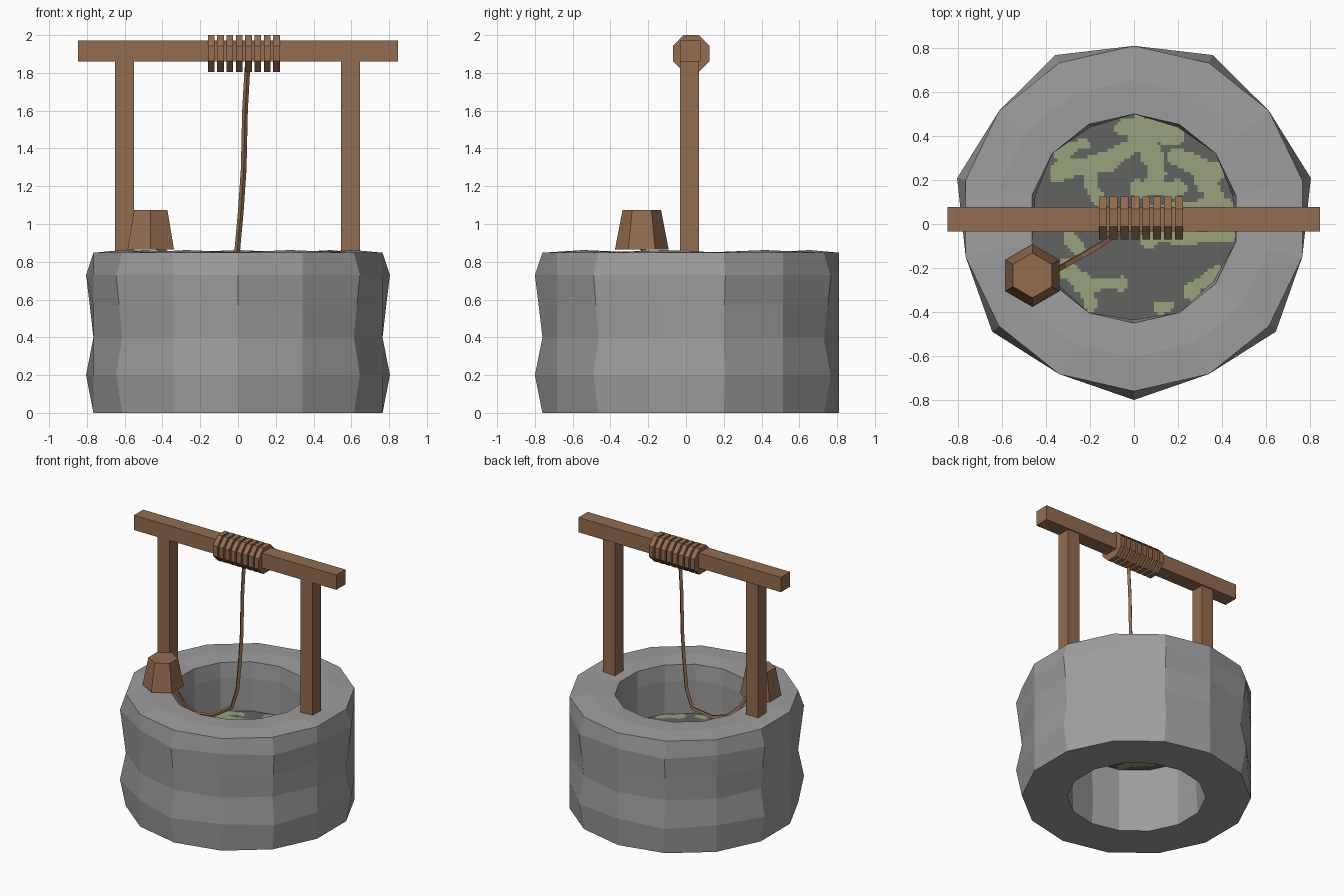
import bpy, bmesh, math
from mathutils import Vector, Matrix, noise

if "Cube" in bpy.data.objects:
    bpy.data.objects.remove(bpy.data.objects["Cube"])


def material(name, rgb):
    m = bpy.data.materials.new(name)
    m.diffuse_color = (*rgb, 1)
    m.use_nodes = True
    m.node_tree.nodes["Principled BSDF"].inputs["Base Color"].default_value = m.diffuse_color
    return m


STONE = material("grey stone", (0.34, 0.34, 0.34))
WOOD = material("brown wood", (0.29, 0.152, 0.078))
WATER = material("dark water", (0.118, 0.125, 0.115))
ALGAE = material("green algae", (0.31, 0.36, 0.20))


def finish(bm, name, *mats):
    bmesh.ops.recalc_face_normals(bm, faces=bm.faces)
    me = bpy.data.meshes.new(name)
    bm.to_mesh(me)
    bm.free()
    for m in mats:
        me.materials.append(m)
    ob = bpy.data.objects.new(name, me)
    bpy.context.collection.objects.link(ob)
    return ob


def box(name, lo, hi, mat):
    lo, hi = Vector(lo), Vector(hi)
    bm = bmesh.new()
    bmesh.ops.create_cube(bm, size=1, matrix=Matrix.Translation((lo + hi) / 2)
                          @ Matrix.Diagonal((*(hi - lo), 1)))
    return finish(bm, name, mat)


def prism(name, sides, start, rings, mat):
    """Closed solid through rings of (radius, point function of two offsets)."""
    bm = bmesh.new()
    loops = []
    for r, place in rings:
        angs = [start + math.tau * i / sides for i in range(sides)]
        loops.append([bm.verts.new(place(r * math.cos(a), r * math.sin(a))) for a in angs])
    for a, b in zip(loops, loops[1:]):
        for i in range(sides):
            j = (i + 1) % sides
            bm.faces.new((a[i], a[j], b[j], b[i]))
    bm.faces.new(loops[0])
    bm.faces.new(loops[-1])
    return finish(bm, name, mat)


# Stone ring: closed profile revolved in 14 steps, every other column bulges
CY = 0.025
PROFILE = [  # radius, height, bulge of odd columns, lift of even columns
    (0.785, 0.0, 0, 0), (0.785, 0.2, 0.04, 0), (0.785, 0.4, 0, 0),
    (0.785, 0.57, 0.02, 0), (0.785, 0.73, 0.04, 0), (0.785, 0.848, 0, 0),
    (0.63, 0.85, 0, 0.012), (0.475, 0.85, 0, 0),
    (0.475, 0.73, -0.015, 0), (0.475, 0.4, 0, 0), (0.475, 0.2, -0.015, 0),
    (0.475, 0.0, 0, 0)]
bm = bmesh.new()
cols = []
for k in range(14):
    a = math.pi / 2 - math.tau * k / 14
    odd = k % 2
    cols.append([bm.verts.new(((r + b * odd) * math.cos(a), CY + (r + b * odd) * math.sin(a),
                               z + lift * (1 - odd))) for r, z, b, lift in PROFILE])
n = len(PROFILE)
for k in range(14):
    c, d = cols[k], cols[(k + 1) % 14]
    for i in range(n):
        j = (i + 1) % n
        bm.faces.new((c[i], c[j], d[j], d[i]))
finish(bm, "stone_wall", STONE)

# Water sheet with algae patches: thick strokes (x1, y1, x2, y2, radius)
PATCHES = [
    (-0.03, 0.44, 0.18, 0.40, 0.05), (0.06, 0.38, 0.10, 0.24, 0.05),
    (-0.36, 0.24, -0.10, 0.29, 0.045), (-0.32, 0.33, -0.24, 0.36, 0.035),
    (-0.12, 0.29, 0.0, 0.36, 0.035), (0.20, 0.30, 0.36, 0.24, 0.045),
    (0.02, 0.16, 0.20, 0.16, 0.04), (0.10, 0.02, 0.40, 0.06, 0.07),
    (0.30, 0.22, 0.38, 0.10, 0.04), (0.08, -0.06, 0.42, -0.05, 0.035),
    (-0.20, 0.20, -0.16, 0.10, 0.03), (-0.30, -0.07, -0.24, -0.12, 0.035),
    (-0.31, -0.20, -0.24, -0.26, 0.04), (-0.24, -0.26, -0.20, -0.36, 0.035),
    (-0.20, -0.28, -0.06, -0.26, 0.03), (0.26, -0.31, 0.36, -0.23, 0.035),
    (0.11, -0.38, 0.15, -0.38, 0.03)]


def is_algae(p):
    p = Vector((p.x, p.y))
    wobble = 0.025 * noise.noise(Vector((p.x * 14, p.y * 14, 3)))
    for x1, y1, x2, y2, r in PATCHES:
        a, d = Vector((x1, y1)), Vector((x2 - x1, y2 - y1))
        t = min(1, max(0, (p - a).dot(d) / d.length_squared))
        if (p - a - d * t).length < r + wobble:
            return True
    return False


bm = bmesh.new()
bmesh.ops.create_grid(bm, x_segments=66, y_segments=66, size=0.5,
                      matrix=Matrix.Translation((0, CY, 0.48)))
bmesh.ops.delete(bm, geom=[f for f in bm.faces if math.hypot(
    f.calc_center_median().x, f.calc_center_median().y - CY) > 0.487], context='FACES')
for f in bm.faces:
    f.material_index = int(is_algae(f.calc_center_median()))
water = finish(bm, "water", WATER, ALGAE)
if water.data.polygons[0].normal.z < 0:
    water.data.flip_normals()

# Timber frame
for side, x in (("left", -0.6), ("right", 0.596)):
    box(side + "_post", (x - 0.05, -0.033, 0.83), (x + 0.05, 0.068, 1.862), WOOD)
box("cross_beam", (-0.848, -0.033, 1.86), (0.846, 0.077, 1.972), WOOD)

# Rope coils around the beam, octagonal
R = 0.0975 / math.cos(math.pi / 8)
for i in range(8):
    x0 = -0.16 + 0.0495 * i
    prism(f"rope_coil_{i + 1}", 8, math.pi / 8,
          [(R, lambda u, v, x=x: (x, 0.028 + u, 1.9025 + v)) for x in (x0, x0 + 0.0355)], WOOD)

# Upturned hexagonal bucket on the rim
prism("bucket", 6, math.pi / 2,
      [(r, lambda u, v, z=z: (-0.462 + u, -0.234 + v, z)) for r, z in ((0.142, 0.866), (0.102, 1.073))],
      WOOD)

# Rope hanging into the well and back up under the bucket
PATH = [(0.05, 0.0, 1.83), (0.037, 0.0, 1.6), (0.03, 0.0, 1.29), (0.015, 0.0, 1.07),
        (-0.003, -0.003, 0.87), (-0.04, -0.018, 0.73), (-0.155, -0.095, 0.665),
        (-0.24, -0.145, 0.675), (-0.32, -0.19, 0.75), (-0.36, -0.213, 0.834),
        (-0.405, -0.228, 0.868), (-0.46, -0.235, 0.88)]
cu = bpy.data.curves.new("rope", 'CURVE')
cu.dimensions = '3D'
cu.bevel_depth = 0.015
cu.bevel_resolution = 0
cu.use_fill_caps = True
sp = cu.splines.new('POLY')
sp.points.add(len(PATH) - 1)
for pt, co in zip(sp.points, PATH):
    pt.co = (*co, 1)
sp.use_smooth = False
cu.materials.append(WOOD)
rope = bpy.data.objects.new("rope", cu)
bpy.context.collection.objects.link(rope)
bpy.context.view_layer.objects.active = rope
rope.select_set(True)
bpy.ops.object.convert(target='MESH')
